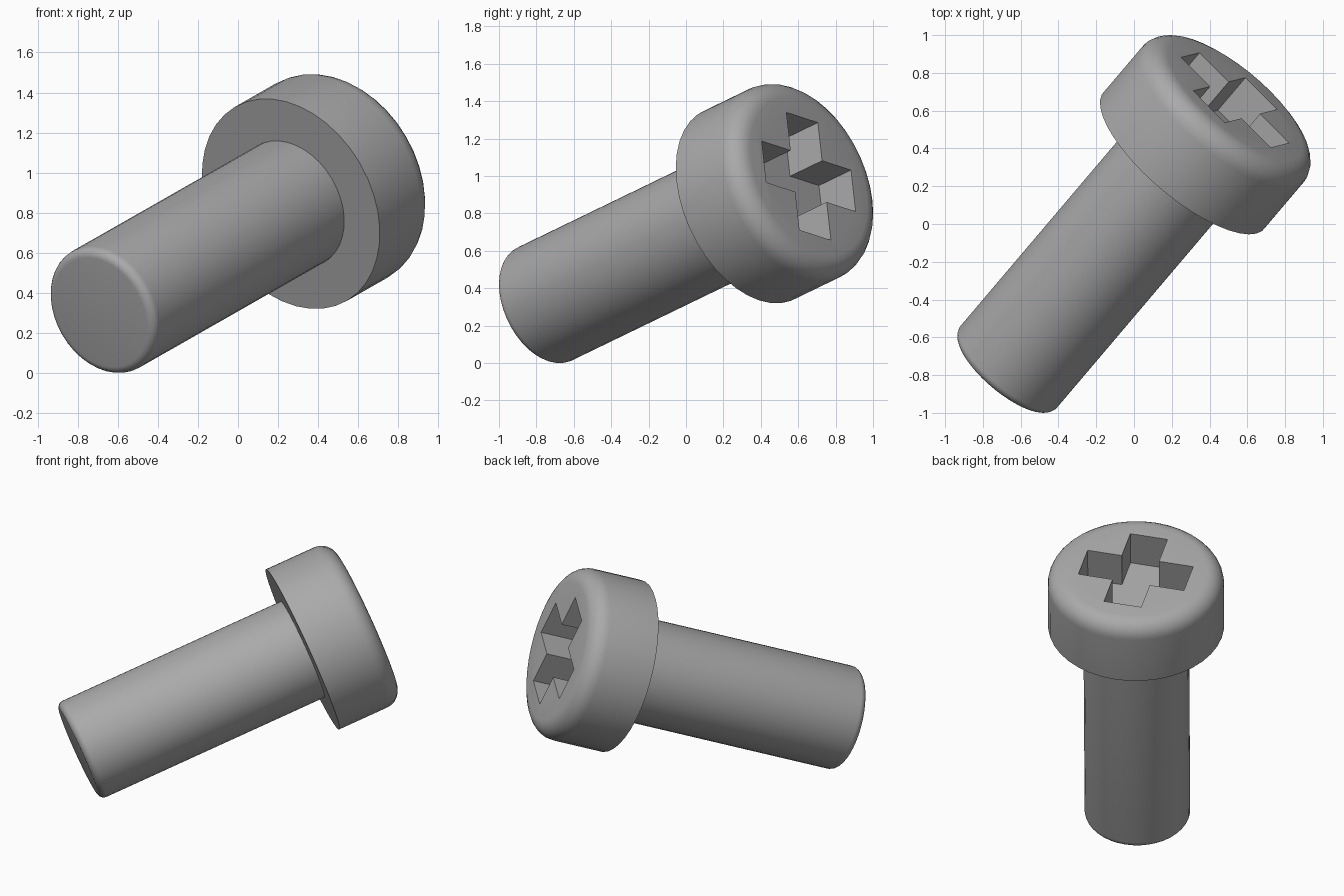
import bpy, bmesh
from math import sin, cos, pi, radians
from mathutils import Vector, Matrix

if "Cube" in bpy.data.objects:
    bpy.data.objects.remove(bpy.data.objects["Cube"], do_unlink=True)

# Dimensions: the screw is built along z with the head underside at zero
U = 0.2237
SHAFT_R, SHAFT_LEN, SHAFT_FILLET = 1.5 * U, 7 * U, 0.2 * U
HEAD_R, HEAD_H, HEAD_FILLET = 2.5 * U, 2 * U, 0.5 * U
ARM_LEN, ARM_WIDTH, SLOT_DEPTH = 0.69, 0.243, 0.24
SIDES = 40

steel = bpy.data.materials.new("steel_grey")
steel.use_nodes = True
grey = (0.4, 0.4, 0.4, 1)
steel.diffuse_color = grey
steel.node_tree.nodes["Principled BSDF"].inputs["Base Color"].default_value = grey


def make_object(name, bm):
    bmesh.ops.recalc_face_normals(bm, faces=bm.faces)
    mesh = bpy.data.meshes.new(name)
    bm.to_mesh(mesh)
    bm.free()
    mesh.materials.append(steel)
    obj = bpy.data.objects.new(name, mesh)
    bpy.context.collection.objects.link(obj)
    return obj


def fillet(radius, z, size, start, steps=6):
    """Quarter-round profile points about the centre (radius, z)."""
    angles = [start + pi / 2 * i / steps for i in range(steps + 1)]
    return [(radius + size * cos(a), z + size * sin(a)) for a in angles]


def revolve(name, profile):
    """Stack rings of vertices, bridge them and cap both ends."""
    bm = bmesh.new()
    rings = [[bm.verts.new((r * cos(2 * pi * i / SIDES), r * sin(2 * pi * i / SIDES), z))
              for i in range(SIDES)] for r, z in profile]
    for low, high in zip(rings, rings[1:]):
        for i in range(SIDES):
            j = (i + 1) % SIDES
            bm.faces.new((low[i], low[j], high[j], high[i]))
    bm.faces.new(rings[0])
    bm.faces.new(rings[-1])
    return make_object(name, bm)


# Shaft and head in one turned profile
profile = fillet(SHAFT_R - SHAFT_FILLET, SHAFT_FILLET - SHAFT_LEN, SHAFT_FILLET, -pi / 2)
profile += [(SHAFT_R, 0), (HEAD_R, 0)]
profile += fillet(HEAD_R - HEAD_FILLET, HEAD_H - HEAD_FILLET, HEAD_FILLET, 0)
screw = revolve("screw", profile)

# Cross-shaped cutter for the drive recess
bm = bmesh.new()
a, w = ARM_LEN / 2, ARM_WIDTH / 2
corners = []
for turn in range(4):
    spin = Matrix.Rotation(turn * pi / 2, 3, 'Z')
    corners += [spin @ Vector((x, y, HEAD_H - SLOT_DEPTH)) for x, y in ((a, -w), (a, w), (w, w))]
floor = bm.faces.new([bm.verts.new(c) for c in corners])
top = bmesh.ops.extrude_face_region(bm, geom=[floor])["geom"]
bmesh.ops.translate(bm, vec=(0, 0, 2 * SLOT_DEPTH),
                    verts=[v for v in top if isinstance(v, bmesh.types.BMVert)])
cutter = make_object("recess_cutter", bm)
cutter.hide_render = True

# Cut the recess, then drop the cutter
bpy.ops.object.select_all(action='DESELECT')
bpy.context.view_layer.objects.active = screw
screw.select_set(True)
cut = screw.modifiers.new("drive_recess", 'BOOLEAN')
cut.operation = 'DIFFERENCE'
cut.solver = 'EXACT'
cut.object = cutter
bpy.ops.object.modifier_apply(modifier=cut.name)
bpy.data.objects.remove(cutter, do_unlink=True)
bpy.ops.object.shade_smooth_by_angle(angle=radians(30))

# Tilt the screw: axis towards back left and up, with the recess rolled to match
axis = Vector((0.607, 0.715, 0.346)).normalized()
arm = Vector((-0.238, 0.24, -0.078))
arm = (arm - axis * arm.dot(axis)).normalized()
pose = Matrix((arm, axis.cross(arm), axis)).transposed().to_4x4()
screw.data.transform(Matrix.Translation((0.264, 0.336, 0.844)) @ pose)
